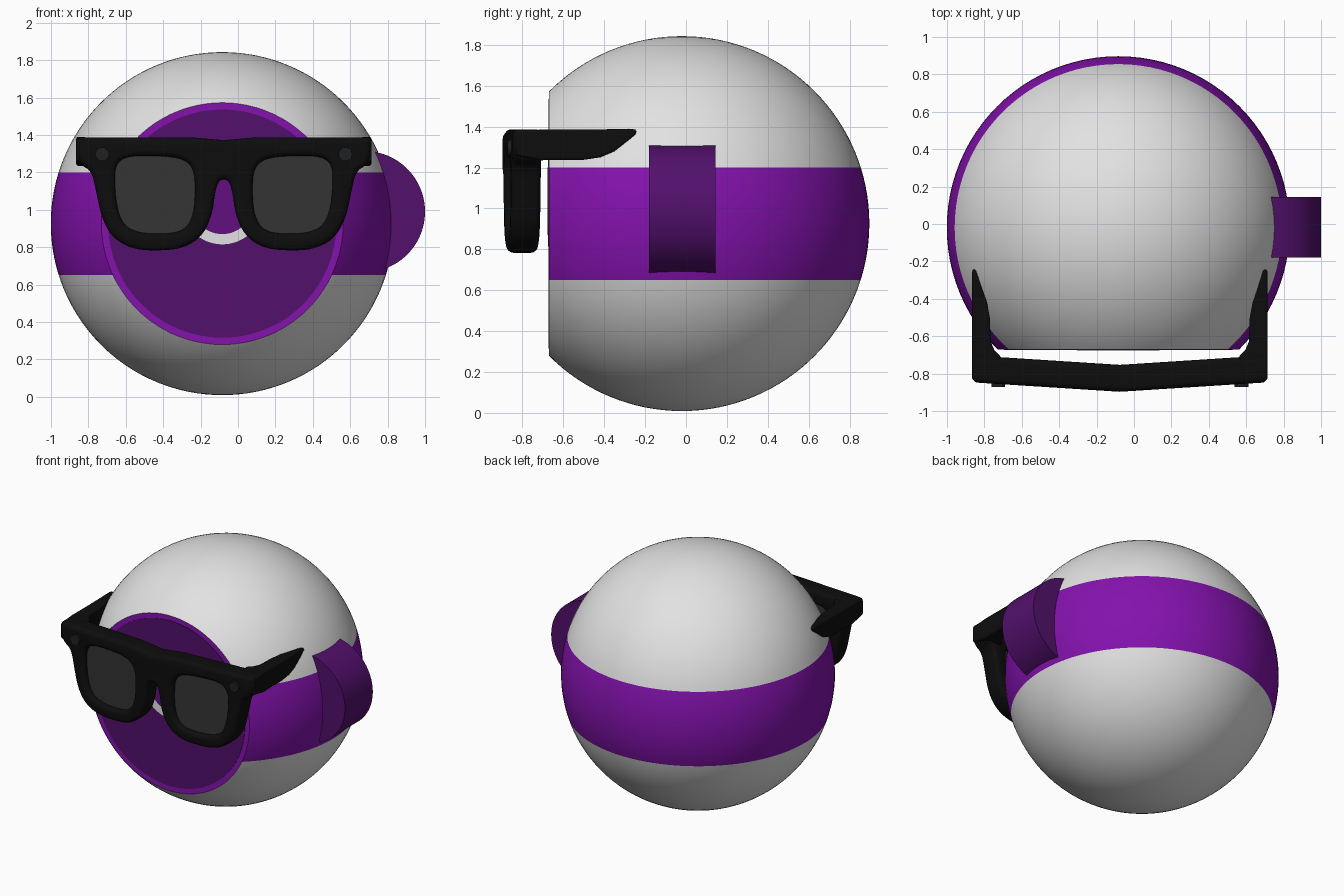
import bpy, bmesh, math
from mathutils import Vector, Matrix

if "Cube" in bpy.data.objects:
    bpy.data.objects.remove(bpy.data.objects["Cube"])


def material(name, rgb):
    m = bpy.data.materials.new(name)
    m.diffuse_color = (*rgb, 1)
    m.use_nodes = True
    m.node_tree.nodes["Principled BSDF"].inputs["Base Color"].default_value = m.diffuse_color
    return m


WHITE = material("white", (0.76, 0.76, 0.76))
PURPLE = material("purple", (0.23, 0.006, 0.42))
DARK = material("dark_purple", (0.085, 0.005, 0.15))
MID = material("mid_purple", (0.12, 0.005, 0.21))
BLACK = material("frame_black", (0.004, 0.004, 0.004))
LENS = material("lens_grey", (0.034, 0.034, 0.034))
STUD = material("stud_grey", (0.014, 0.015, 0.016))

C = Vector((-0.084, -0.02, 0.926))   # ball centre
R = 0.917                            # ball radius
FACE_Y = -0.67                       # flat front cut
GX = -0.076                          # glasses centre line


def finish(name, bm, mats, loc=(0, 0, 0), mirror=False, bevel=0, angle=35):
    bmesh.ops.recalc_face_normals(bm, faces=bm.faces[:])
    me = bpy.data.meshes.new(name)
    bm.to_mesh(me)
    bm.free()
    for m in mats:
        me.materials.append(m)
    ob = bpy.data.objects.new(name, me)
    ob.location = loc
    bpy.context.collection.objects.link(ob)
    bpy.ops.object.select_all(action='DESELECT')
    ob.select_set(True)
    bpy.context.view_layer.objects.active = ob
    bpy.ops.object.shade_smooth_by_angle(angle=math.radians(angle))
    if bevel:
        b = ob.modifiers.new("bevel", 'BEVEL')
        b.width, b.segments = bevel, 3
        b.limit_method, b.angle_limit = 'ANGLE', math.radians(40)
    if mirror:
        ob.modifiers.new("mirror", 'MIRROR')
    return ob


def y_cylinder(name, mat, centre, r, y0, y1, seg=64, mirror=False, loc=(0, 0, 0)):
    bm = bmesh.new()
    mtx = Matrix.Translation((centre[0], (y0 + y1) / 2, centre[1])) @ Matrix.Rotation(math.pi / 2, 4, 'X')
    bmesh.ops.create_cone(bm, cap_ends=True, segments=seg, radius1=r, radius2=r,
                          depth=abs(y1 - y0), matrix=mtx)
    return finish(name, bm, [mat], loc, mirror)


# Ball with a painted belt and a flat front
bm = bmesh.new()
bmesh.ops.create_uvsphere(bm, u_segments=96, v_segments=64, radius=R, matrix=Matrix.Translation(C))


def cut(co, no, clear=False):
    return bmesh.ops.bisect_plane(bm, geom=bm.verts[:] + bm.edges[:] + bm.faces[:], dist=1e-5,
                                  plane_co=co, plane_no=no, clear_outer=clear)


cut((0, 0, 0.65), (0, 0, 1))
cut((0, 0, 1.20), (0, 0, 1))
cut((0, FACE_Y, 0), (0, -1, 0), True)
bmesh.ops.holes_fill(bm, edges=[e for e in bm.edges if e.is_boundary], sides=0)
for f in bm.faces:
    c = f.calc_center_median()
    flat = all(abs(v.co.y - FACE_Y) < 1e-3 for v in f.verts)
    f.material_index = 1 if flat or 0.65 < c.z < 1.20 else 0
finish("ball_body", bm, [WHITE, PURPLE], angle=30)

# Front disc and eye, as thin plates
y_cylinder("face_disc", DARK, (C.x, C.z), 0.61, FACE_Y + 0.002, FACE_Y - 0.003, 96)
y_cylinder("eye_ring", WHITE, (C.x, 1.035), 0.22, FACE_Y + 0.002, FACE_Y - 0.005)
y_cylinder("eye_pupil", MID, (C.x, 1.035), 0.165, FACE_Y + 0.002, FACE_Y - 0.007)

# Rounded side lug
y_cylinder("side_lug", DARK, (0.676, 0.99), 0.324, -0.18, 0.145, 96)


# Glasses: half outlines as (distance from centre line, height)
def smooth(pts, n=2):
    for _ in range(n):
        out = []
        for (ax, ay), (bx, by) in zip(pts, pts[1:] + pts[:1]):
            out += [(ax * .75 + bx * .25, ay * .75 + by * .25), (ax * .25 + bx * .75, ay * .25 + by * .75)]
        pts = out
    return pts


RIM = [(-0.15, 1.165), (-0.03, 1.165), (0.0, 1.165), (0.03, 1.15), (0.047, 1.09), (0.062, 0.975),
       (0.11, 0.865), (0.21, 0.795), (0.34, 0.781), (0.475, 0.787), (0.585, 0.84), (0.648, 0.94),
       (0.68, 1.083), (0.705, 1.205), (0.765, 1.24), (0.789, 1.30), (0.789, 1.375), (0.775, 1.387),
       (0.70, 1.387), (-0.15, 1.387)]
GLASS = [(0.585, 1.19), (0.57, 1.25), (0.52, 1.285), (0.40, 1.29), (0.23, 1.28), (0.16, 1.225),
         (0.152, 1.10), (0.162, 0.97), (0.21, 0.89), (0.31, 0.87), (0.45, 0.875), (0.535, 0.915),
         (0.575, 1.02)]


def sheet(outlines, extrude, bevel, offset, shift):
    """Fill outlines with a curve, then stand it up and sweep it back from the nose."""
    cu = bpy.data.curves.new("helper_outline", 'CURVE')
    cu.dimensions, cu.fill_mode = '2D', 'BOTH'
    cu.extrude, cu.bevel_depth, cu.bevel_resolution, cu.offset = extrude, bevel, 3, offset
    for pts in outlines:
        sp = cu.splines.new('POLY')
        sp.points.add(len(pts) - 1)
        for p, (u, z) in zip(sp.points, pts):
            p.co = (u, z, 0, 1)
        sp.use_cyclic_u = True
    ob = bpy.data.objects.new("helper_outline", cu)
    bpy.context.collection.objects.link(ob)
    dg = bpy.context.evaluated_depsgraph_get()
    me = bpy.data.meshes.new_from_object(ob.evaluated_get(dg))
    b = bmesh.new()
    b.from_mesh(me)
    bpy.data.objects.remove(ob)
    bpy.data.meshes.remove(me)
    bmesh.ops.remove_doubles(b, verts=b.verts[:], dist=1e-5)
    bmesh.ops.bisect_plane(b, geom=b.verts[:] + b.edges[:] + b.faces[:], dist=1e-5,
                           plane_co=(0, 0, 0), plane_no=(-1, 0, 0), clear_outer=True)
    for v in b.verts:
        u, z, d = v.co
        v.co = (u, -0.825 + 0.064 * u + d + shift, z)
    for f in b.faces:
        f.material_index = 0
    return b


finish("glasses_front", sheet([smooth(RIM), smooth(GLASS)], 0.042, 0.03, -0.03, 0),
       [BLACK], (GX, 0, 0), mirror=True, angle=40)
finish("glasses_lens", sheet([smooth(GLASS)], 0.01, 0, 0.012, -0.025),
       [LENS], (GX, 0, 0), mirror=True)

# Temple arms: stations of (y, bottom, top, inner side)
ARM = [(-0.835, 1.26, 1.375, 0.68), (-0.71, 1.235, 1.386, 0.635), (-0.675, 1.238, 1.386, 0.67),
       (-0.63, 1.238, 1.386, 0.69), (-0.50, 1.238, 1.386, 0.695), (-0.42, 1.25, 1.387, 0.71),
       (-0.35, 1.28, 1.388, 0.735), (-0.28, 1.335, 1.39, 0.757), (-0.243, 1.365, 1.386, 0.768)]
bm = bmesh.new()
rings = [[bm.verts.new(p) for p in ((i, y, b), (0.789, y, b), (0.789, y, t), (i, y, t))]
         for y, b, t, i in ARM]
for r0, r1 in zip(rings, rings[1:]):
    for k in range(4):
        bm.faces.new((r0[k], r0[(k + 1) % 4], r1[(k + 1) % 4], r1[k]))
bm.faces.new(rings[0])
bm.faces.new(rings[-1])
finish("glasses_arm", bm, [BLACK], (GX, 0, 0), mirror=True, bevel=0.018)

# Round studs at the frame corners
y_cylinder("glasses_stud", STUD, (0.65, 1.297), 0.037, -0.80, -0.872, 12, True, (GX, 0, 0))
